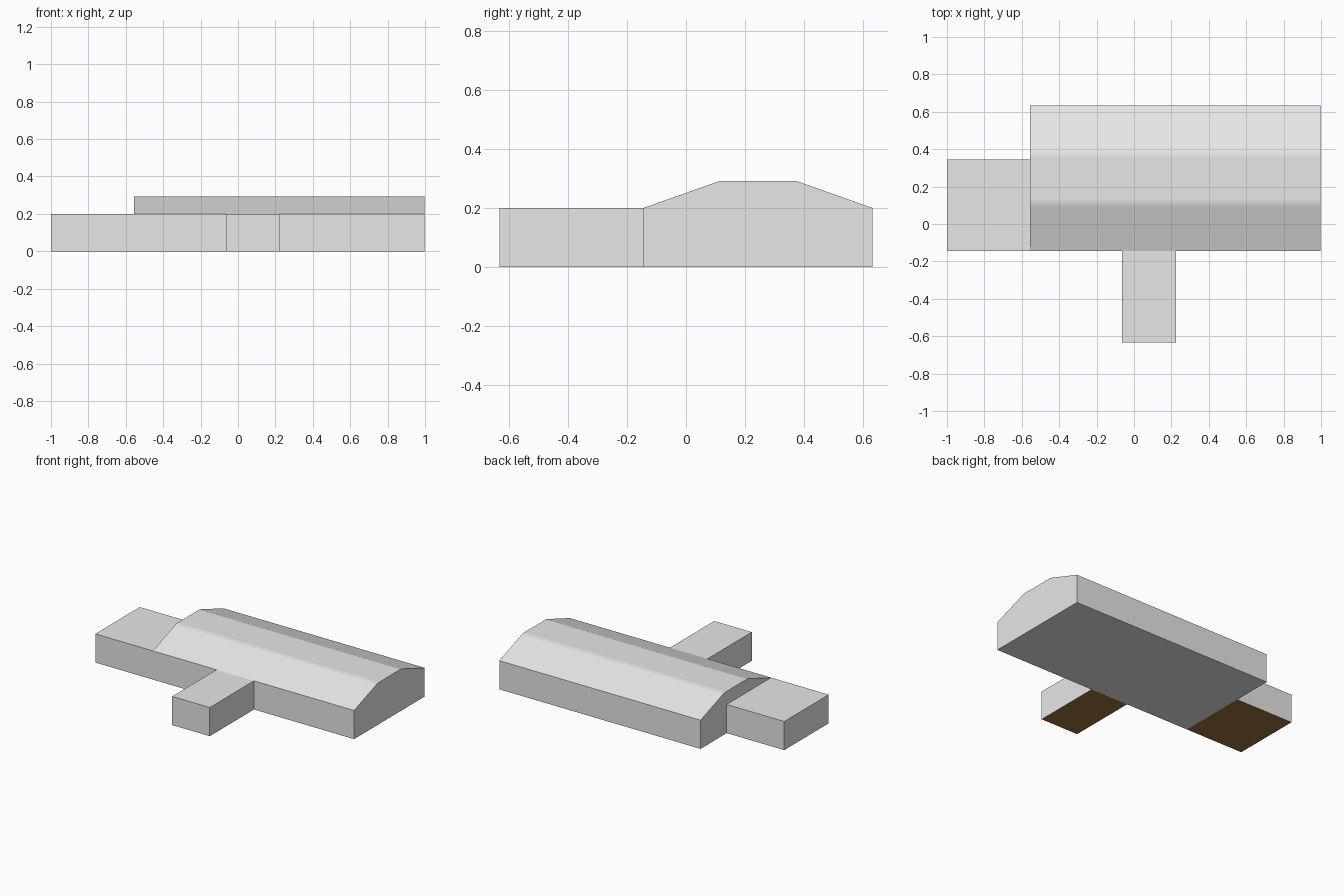
import bpy, bmesh, math

if "Cube" in bpy.data.objects:
    bpy.data.objects.remove(bpy.data.objects["Cube"])

def material(name, rgb):
    m = bpy.data.materials.new(name)
    m.diffuse_color = (*rgb, 1)
    m.use_nodes = True
    m.node_tree.nodes["Principled BSDF"].inputs["Base Color"].default_value = m.diffuse_color
    return m

grey = material("light_grey", (0.8, 0.8, 0.8))
brown = material("earth_brown", (0.33, 0.17, 0.056))

def extrude_profile(name, profile, x0, x1, mats):
    """Extrude a closed (y, z) profile along x into a solid."""
    bm = bmesh.new()
    face = bm.faces.new([bm.verts.new((x0, y, z)) for y, z in profile])
    out = bmesh.ops.extrude_face_region(bm, geom=[face], use_keep_orig=True)
    verts = [v for v in out["geom"] if isinstance(v, bmesh.types.BMVert)]
    bmesh.ops.translate(bm, verts=verts, vec=(x1 - x0, 0, 0))
    bmesh.ops.recalc_face_normals(bm, faces=bm.faces[:])
    # undersides take the last material
    for f in bm.faces:
        f.material_index = len(mats) - 1 if f.normal.z < -0.9 else 0
    me = bpy.data.meshes.new(name)
    bm.to_mesh(me)
    bm.free()
    for m in mats:
        me.materials.append(m)
    ob = bpy.data.objects.new(name, me)
    bpy.context.collection.objects.link(ob)
    return ob

EAVE, RIDGE = 0.2, 0.292
FRONT, BACK = -0.145, 0.633

# Main hall: roof in three bands, each split into narrow strips
span = (BACK - FRONT) / 3
corners = [(FRONT, EAVE), (FRONT + span, RIDGE), (BACK - span, RIDGE), (BACK, EAVE)]
STRIPS = 12
roof = []
for (ya, za), (yb, zb) in zip(corners, corners[1:]):
    roof += [(ya + (yb - ya) * i / STRIPS, za + (zb - za) * i / STRIPS) for i in range(STRIPS)]
roof.append(corners[-1])
hall = extrude_profile("main_hall", [(BACK, 0), (FRONT, 0)] + roof, -0.556, 0.998, [grey])

# Soft creases on the roof, sharp eaves and gables
bpy.context.view_layer.objects.active = hall
hall.select_set(True)
bpy.ops.object.shade_smooth_by_angle(angle=math.radians(30))

# Flat-roofed wings with brown undersides
def wing(name, x0, x1, y0, y1):
    extrude_profile(name, [(y1, 0), (y0, 0), (y0, EAVE), (y1, EAVE)], x0, x1, [grey, brown])

wing("side_wing", -1.0, -0.556, FRONT, 0.345)
wing("front_wing", -0.065, 0.225, -0.633, FRONT)
